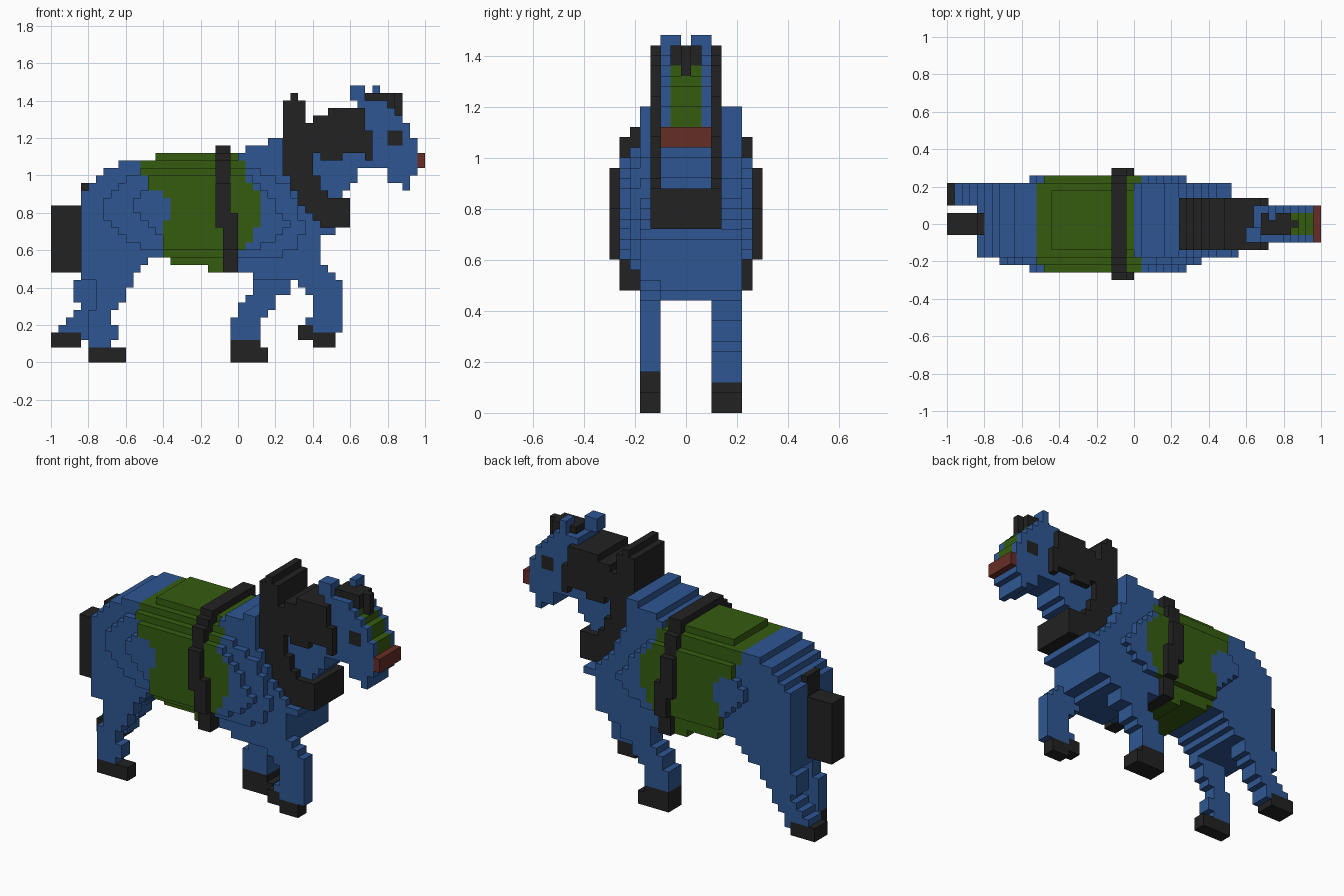
import bpy
import bmesh

cube = bpy.data.objects.get("Cube")
if cube:
    bpy.data.objects.remove(cube, do_unlink=True)

S = 0.04       # block size
cells = {}     # (x, y, z) block index -> part name


def material(name, rgb):
    m = bpy.data.materials.new(name)
    m.use_nodes = True
    m.diffuse_color = (*rgb, 1)
    m.node_tree.nodes["Principled BSDF"].inputs["Base Color"].default_value = (*rgb, 1)
    return m


BLUE = material("coat_blue", (0.028, 0.094, 0.29))
GREEN = material("saddle_green", (0.036, 0.107, 0.005))
BLACK = material("hair_black", (0.016, 0.016, 0.016))
RED = material("nose_red", (0.133, 0.027, 0.019))


def fill(part, y0, y1, rows, paint=False):
    """Fill blocks; rows are (z0, z1, x0, x1), all in hundredths.
    With paint, only blocks that already exist change part."""
    for z0, z1, x0, x1 in rows:
        for i in range(x0 // 4, x1 // 4):
            for j in range((y0 + 2) // 4, (y1 + 2) // 4):
                for k in range(z0 // 4, z1 // 4):
                    if not paint or (i, j, k) in cells:
                        cells[i, j, k] = part


# Trunk: stepped side profile, then two bulging layers on each flank
fill("body", -18, 22, [
    (44, 48, -84, -56), (44, 48, 8, 36), (48, 52, -84, -52), (48, 52, -16, 44),
    (52, 56, -84, -48), (52, 56, -36, 44), (56, 68, -84, 44), (68, 72, -84, 52),
    (72, 76, -84, 44), (76, 80, -84, 40), (80, 84, -84, 36), (84, 92, -84, 32),
    (92, 96, -80, 28), (96, 100, -76, 28), (100, 104, -72, 24), (104, 108, -64, 24),
    (112, 116, 4, 24), (116, 120, 16, 24), (108, 112, 0, 24)])
fill("body", -14, 18, [(108, 112, -44, 0)])
fill("body", -22, 22, [
    (56, 60, -40, 24), (60, 64, -52, 32), (64, 68, -60, 32), (68, 72, -64, 36),
    (72, 76, -68, 36), (76, 88, -72, 32), (88, 92, -68, 28), (92, 96, -64, 28),
    (96, 100, -60, 20), (100, 104, -52, 12)])
fill("body", -26, 26, [
    (60, 64, -40, 12), (64, 68, -40, 20), (68, 72, -44, 24), (72, 76, -48, 28),
    (76, 80, -52, 24), (80, 88, -56, 20), (88, 92, -52, 16), (92, 96, -48, 12),
    (96, 100, -48, 8)])

# Saddle blanket wraps the middle of the trunk
fill("saddle_blanket", -26, 26, [
    (48, 56, -36, 0), (56, 60, -40, 0), (60, 64, -40, 4), (64, 68, -40, 8),
    (68, 72, -40, 8), (72, 76, -40, 12), (76, 88, -36, 12), (88, 92, -40, 12),
    (92, 96, -48, 8), (96, 100, -48, 4), (100, 108, -52, 4), (108, 112, -44, 0)],
    paint=True)

# Girth strap: a ring leaning forward towards the belly
for y0, y1, z0, z1 in ((-30, 30, 60, 96), (-26, 26, 48, 108),
                       (-22, 22, 48, 112), (-18, 22, 48, 116)):
    fill("girth_strap", y0, y1, [
        (z0, 72, -8, 0), (72, 80, -12, 0), (80, z1, -12, -4)])

# Legs and hooves
fill("right_hind_leg", -18, -10, [
    (40, 44, -76, -56), (36, 40, -76, -60), (32, 36, -76, -60), (28, 32, -76, -64),
    (20, 28, -80, -68), (12, 20, -80, -64), (8, 12, -80, -68)])
fill("right_hind_hoof", -18, -10, [(0, 8, -80, -60)])
fill("left_hind_leg", 10, 22, [
    (36, 44, -88, -64), (32, 36, -88, -68), (28, 32, -84, -72), (24, 28, -88, -72),
    (20, 24, -92, -76), (16, 20, -96, -80), (12, 16, -84, -80)])
fill("left_hind_hoof", 10, 22, [(8, 16, -100, -84)])
fill("left_front_leg", 10, 22, [
    (36, 48, 8, 28), (32, 36, 4, 20), (28, 32, 0, 20), (24, 28, 0, 16),
    (20, 24, -4, 12), (12, 20, -4, 12)])
fill("left_front_hoof", 10, 22, [(0, 8, -4, 16), (8, 12, -4, 12)])
fill("right_front_leg", -18, -10, [
    (48, 52, 28, 48), (44, 48, 28, 52), (40, 44, 32, 56), (36, 40, 36, 56),
    (24, 36, 40, 56), (16, 24, 36, 56)])
fill("right_front_hoof", -18, -10, [(12, 20, 32, 40), (8, 16, 40, 52)])

# Neck and head
fill("neck", -10, 10, [
    (88, 92, 44, 56), (92, 96, 40, 60), (96, 104, 40, 64), (104, 124, 36, 72)])
fill("head", -10, 10, [
    (92, 96, 88, 92), (96, 100, 80, 92), (100, 104, 80, 96), (104, 120, 68, 96),
    (120, 128, 68, 92), (128, 132, 68, 88), (132, 136, 68, 84), (136, 140, 64, 80)])
fill("right_ear", -10, -2, [(140, 148, 60, 68)])
fill("left_ear", 2, 10, [(140, 148, 72, 76)])
fill("nose", -10, 10, [(104, 112, 96, 100)])
fill("face_stripe", -6, 6, [
    (112, 120, 88, 96), (120, 128, 84, 92), (128, 132, 80, 88), (132, 136, 80, 84)],
    paint=True)
for name, y in (("right_eye", -10), ("left_eye", 6)):
    fill(name, y, y + 4, [(116, 124, 80, 88)], paint=True)

# Hair: mane, forelock, collar and tail
fill("mane", -14, 14, [
    (108, 112, 44, 56), (112, 116, 40, 72), (116, 124, 36, 72), (124, 128, 36, 68),
    (128, 132, 40, 68), (132, 136, 48, 68)])
fill("mane", -14, 14, [(108, 112, 68, 72)])
fill("forelock", -6, 6, [(140, 144, 68, 84), (136, 140, 80, 84)])
fill("forelock", -2, 2, [(132, 144, 84, 88)])
fill("collar", -14, 14, [
    (140, 144, 28, 32), (116, 140, 24, 36), (100, 116, 24, 40), (92, 100, 28, 44),
    (88, 92, 32, 48), (84, 88, 32, 60), (80, 84, 36, 60), (76, 80, 40, 60),
    (72, 76, 44, 60)])
fill("tail", -6, 6, [(48, 84, -100, -84), (84, 96, -84, -80)])

# One mesh per part, keeping only the outside faces of its blocks
COLOURS = {"saddle_blanket": GREEN, "face_stripe": GREEN, "nose": RED}
DARK = ("hoof", "eye", "strap", "mane", "forelock", "collar", "tail")
DIRECTIONS = [(axis, sign) for axis in range(3) for sign in (0, 1)]


def build(part):
    bm = bmesh.new()
    for cell in [c for c, p in cells.items() if p == part]:
        for axis, sign in DIRECTIONS:
            near = list(cell)
            near[axis] += 1 if sign else -1
            if tuple(near) in cells:
                continue
            u, v = (axis + 1) % 3, (axis + 2) % 3
            corners = []
            for a, b in ((0, 0), (1, 0), (1, 1), (0, 1)):
                p = list(cell)
                p[axis] += sign
                p[u] += a
                p[v] += b
                corners.append(bm.verts.new((p[0] * S, (p[1] - 0.5) * S, p[2] * S)))
            bm.faces.new(corners if sign else corners[::-1])
    bmesh.ops.remove_doubles(bm, verts=bm.verts, dist=0.001)
    mesh = bpy.data.meshes.new(part)
    bm.to_mesh(mesh)
    bm.free()
    dark = any(word in part for word in DARK)
    mesh.materials.append(BLACK if dark else COLOURS.get(part, BLUE))
    bpy.context.collection.objects.link(bpy.data.objects.new(part, mesh))


for part in dict.fromkeys(cells.values()):
    build(part)
